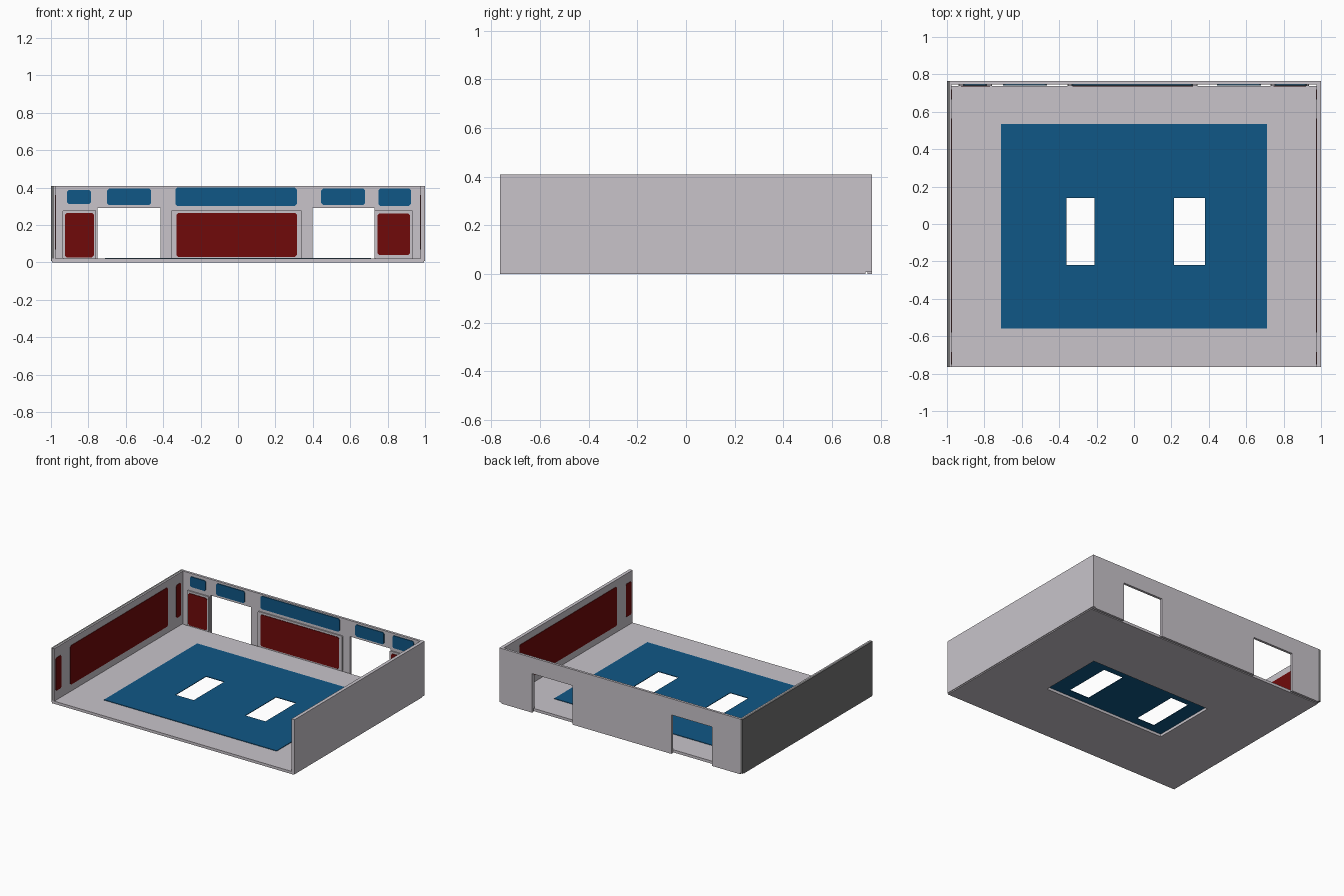
import bpy, bmesh
from mathutils import Vector

if "Cube" in bpy.data.objects:
    bpy.data.objects.remove(bpy.data.objects["Cube"])


def material(name, rgb):
    m = bpy.data.materials.new(name)
    m.diffuse_color = (*rgb, 1)
    m.use_nodes = True
    m.node_tree.nodes["Principled BSDF"].inputs["Base Color"].default_value = m.diffuse_color
    return m


GREY = material("light_grey", (0.58, 0.55, 0.59))
DARK = material("dark_grey", (0.17, 0.17, 0.17))
BLUE = material("blue", (0.005, 0.095, 0.24))
RED = material("dark_red", (0.16, 0.003, 0.003))

# Each axis gives (u, v, w) -> world; w is the thickness direction
AXES = {
    "z": lambda u, v, w: Vector((u, v, w)),
    "y": lambda u, v, w: Vector((u, w, v)),
    "x": lambda u, v, w: Vector((w, u, v)),
}


def finish(name, bm, depth, mat):
    """Extrude flat faces by the depth vector and make an object."""
    res = bmesh.ops.extrude_face_region(bm, geom=bm.faces[:], use_keep_orig=True)
    bmesh.ops.translate(bm, vec=depth,
                        verts=[g for g in res["geom"] if isinstance(g, bmesh.types.BMVert)])
    bmesh.ops.recalc_face_normals(bm, faces=bm.faces[:])
    me = bpy.data.meshes.new(name)
    bm.to_mesh(me)
    bm.free()
    me.materials.append(mat)
    ob = bpy.data.objects.new(name, me)
    bpy.context.collection.objects.link(ob)
    return ob


def sheet(name, axis, us, vs, holes, w0, w1, mat):
    """Slab on a grid of cuts, leaving out the cells listed in holes."""
    f = AXES[axis]
    bm = bmesh.new()
    grid = [[bm.verts.new(f(u, v, w0)) for v in vs] for u in us]
    for i in range(len(us) - 1):
        for j in range(len(vs) - 1):
            if (i, j) not in holes:
                bm.faces.new((grid[i][j], grid[i + 1][j], grid[i + 1][j + 1], grid[i][j + 1]))
    loose = [v for v in bm.verts if not v.link_faces]
    bmesh.ops.delete(bm, geom=loose, context="VERTS")
    return finish(name, bm, f(0, 0, w1 - w0), mat)


def panel(name, axis, u0, u1, v0, v1, w0, w1, mat, c=0.01):
    """Thin plate with clipped corners."""
    f = AXES[axis]
    pts = [(u0 + c, v0), (u1 - c, v0), (u1, v0 + c), (u1, v1 - c),
           (u1 - c, v1), (u0 + c, v1), (u0, v1 - c), (u0, v0 + c)]
    bm = bmesh.new()
    bm.faces.new([bm.verts.new(f(u, v, w0)) for u, v in pts])
    return finish(name, bm, f(0, 0, w1 - w0), mat)


H, Y = 0.41, 0.765

# Floor slab with its large opening, and the carpet with two cut-outs
sheet("floor", "z", (-0.995, -0.47, 0.53, 0.995), (-Y, -0.28, 0.21, 0.738), {(1, 1)}, 0, 0.02, GREY)
sheet("carpet", "z", (-0.71, -0.36, -0.21, 0.215, 0.38, 0.71), (-0.56, -0.22, 0.14, 0.535),
      {(1, 1), (3, 1)}, 0.0195, 0.024, BLUE)

# Back wall with two doorways
sheet("back_wall", "y", (-0.98, -0.75, -0.415, 0.397, 0.73, 0.98), (0, 0.29, H),
      {(1, 0), (3, 0)}, 0.747, Y, GREY)

# Side walls, the left one faced with a dark outer skin
sheet("right_wall", "x", (-Y, Y), (0.008, H), set(), 0.975, 1.0, GREY)
sheet("left_wall", "x", (-Y, Y), (0.008, H), set(), -0.983, -0.975, GREY)
sheet("left_wall_skin", "x", (-Y, Y), (0.008, H), set(), -1.0, -0.983, DARK)

# Red panels on both side walls
for side, s in (("left", -1), ("right", 1)):
    for tag, a, b, lo, hi in (("front", -0.75, -0.685, 0.09, 0.335),
                              ("middle", -0.58, 0.565, 0.07, 0.36),
                              ("rear", 0.665, 0.72, 0.09, 0.335)):
        panel(f"{side}_{tag}_panel", "x", a, b, lo, hi, s * 0.977, s * 0.972, RED)

# Raised grey backings and red lower panels on the back wall
for tag, a, b, lo, hi, m in (("left", -0.925, -0.77, 0.027, 0.265, 0.012),
                             ("centre", -0.33, 0.315, 0.03, 0.265, 0.025),
                             ("right", 0.745, 0.92, 0.04, 0.262, 0.015)):
    panel(f"{tag}_backing", "y", a - m, b + m, 0.02, hi + 0.015, 0.738, 0.748, GREY, 0.004)
    panel(f"{tag}_red_panel", "y", a, b, lo, hi, 0.734, 0.739, RED)

# Blue upper panels on the back wall
for i, (a, b, lo, hi) in enumerate(((-0.915, -0.785, 0.312, 0.388), (-0.70, -0.465, 0.307, 0.395),
                                    (-0.335, 0.315, 0.303, 0.40), (0.445, 0.68, 0.307, 0.395),
                                    (0.75, 0.925, 0.303, 0.395))):
    panel(f"upper_blue_panel_{i + 1}", "y", a, b, lo, hi, 0.741, 0.748, BLUE)
